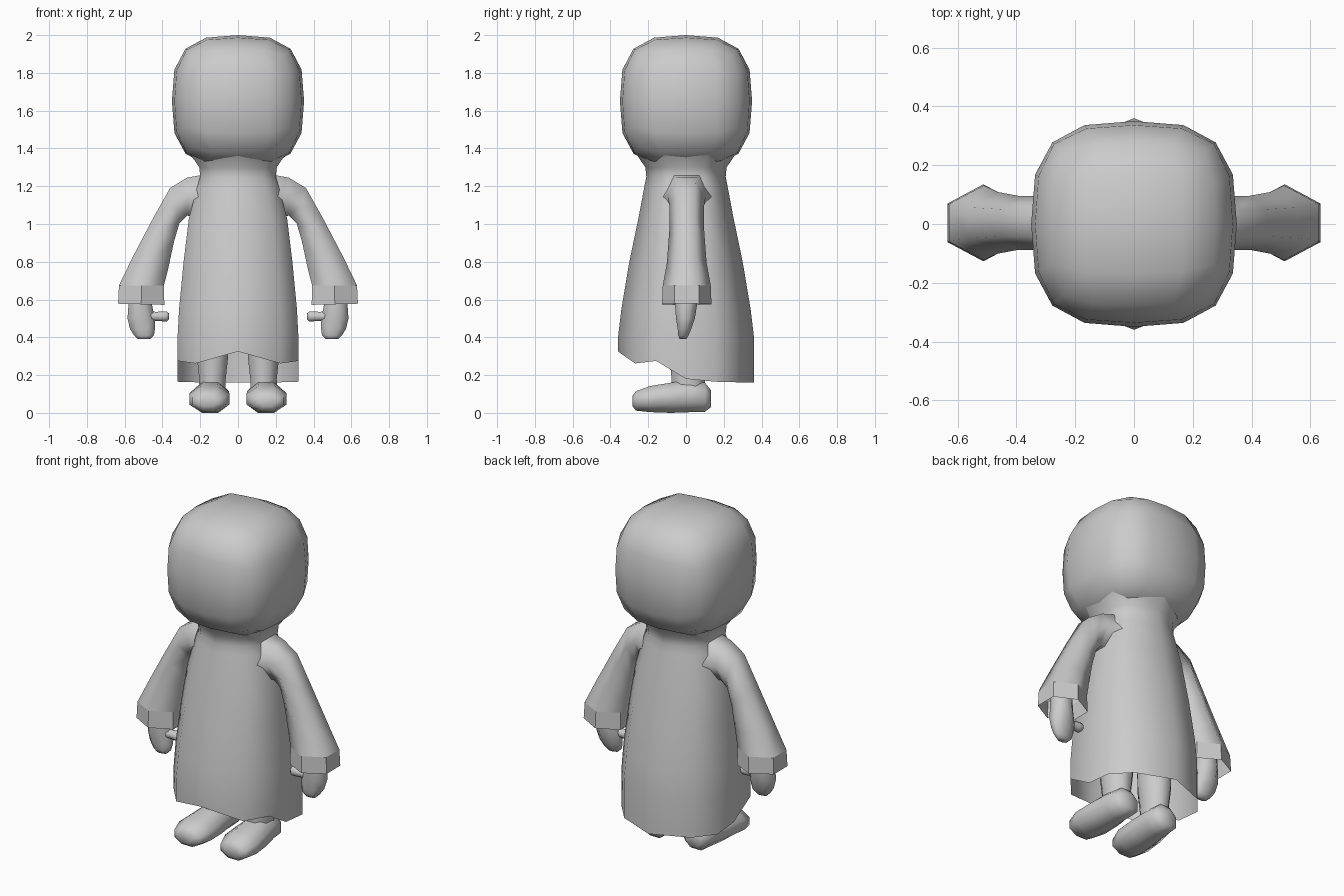
import bpy, bmesh, math
from mathutils import Vector

if "Cube" in bpy.data.objects:
    bpy.data.objects.remove(bpy.data.objects["Cube"])

grey = bpy.data.materials.new("plain grey")
grey.diffuse_color = (0.6, 0.6, 0.6, 1)
grey.use_nodes = True
grey.node_tree.nodes["Principled BSDF"].inputs["Base Color"].default_value = grey.diffuse_color


def finish(name, bm, mirror=False, angle=70):
    bmesh.ops.recalc_face_normals(bm, faces=bm.faces[:])
    me = bpy.data.meshes.new(name)
    bm.to_mesh(me)
    bm.free()
    me.materials.append(grey)
    ob = bpy.data.objects.new(name, me)
    bpy.context.collection.objects.link(ob)
    bpy.ops.object.select_all(action='DESELECT')
    ob.select_set(True)
    bpy.context.view_layer.objects.active = ob
    bpy.ops.object.shade_smooth_by_angle(angle=math.radians(angle))
    if mirror:
        m = ob.modifiers.new("mirror", 'MIRROR')
        m.use_mirror_merge = False
    return ob


def loft(name, rings, start=True, end=True, **kw):
    bm = bmesh.new()
    vs = [[bm.verts.new(p) for p in r] for r in rings]
    n = len(vs[0])
    for a, b in zip(vs, vs[1:]):
        for i in range(n):
            j = (i + 1) % n
            bm.faces.new((a[i], a[j], b[j], b[i]))
    if start:
        bm.faces.new(vs[0])
    if end:
        bm.faces.new(vs[-1])
    return finish(name, bm, **kw)


def ring(c, u, v, n=8, phase=0.5):
    """Polygon ring around c; u and v are half-extents reached by the polygon."""
    c, u, v = Vector(c), Vector(u), Vector(v)
    ang = [2 * math.pi * (i + phase) / n for i in range(n)]
    mx = max(math.cos(a) for a in ang)
    my = max(math.sin(a) for a in ang)
    return [c + u * math.cos(a) / mx + v * math.sin(a) / my for a in ang]


# head: a gridded cube rounded into a soft block
bm = bmesh.new()
bmesh.ops.create_cube(bm, size=2)
bmesh.ops.subdivide_edges(bm, edges=bm.edges[:], cuts=3, use_grid_fill=True)
for v in bm.verts:
    k = 0.35 / sum(abs(c) ** 3 for c in v.co) ** (1 / 3)
    v.co = v.co * k + Vector((0, 0, 1.65))
finish("head", bm)

# robe: squarish rings from the neck to an uneven hem
half = [(0, -1), (.7, -.75), (1, -.44), (1, 0), (1, .44), (.7, .75), (0, 1)]
hem = [.325, .262, .275, .18, .165, .162, .16]
outline = half + [(-x, y) for x, y in half[5:0:-1]]
hem = hem + hem[5:0:-1]
levels = [(1.38, .26, .27), (1.30, .205, .215), (1.25, .20, .21),
          (1.20, .215, .22), (1.03, .26, .252), (.8, .288, .30),
          (.55, .312, .342), (.4, .32, .36)]
rings = [[(x * w, y * d, z) for x, y in outline] for z, w, d in levels]
rings.append([(x * .32, y * .36, h) for (x, y), h in zip(outline, hem)])
loft("robe", rings, end=False)


# sleeves and cuffs: six-sided rings given by outer and inner edge
def arm_ring(ox, oz, ix, iz, d):
    return ring(((ox + ix) / 2, .004, (oz + iz) / 2),
                ((ox - ix) / 2, 0, (oz - iz) / 2), (0, d, 0), n=6)


loft("sleeve", [arm_ring(*r) for r in [
    (.14, 1.262, .14, 1.01, .15), (.20, 1.258, .20, 1.03, .13),
    (.27, 1.245, .27, 1.045, .10), (.36, 1.19, .31, 1.005, .092),
    (.45, 1.03, .338, .91, .092), (.56, .82, .368, .77, .105),
    (.63, .675, .392, .675, .127)]], end=False, mirror=True)
loft("cuff", [arm_ring(.63, .675, .392, .675, .127),
              arm_ring(.635, .578, .39, .572, .131)],
     start=False, end=False, mirror=True, angle=35)

# hands with thumbs
loft("hand", [ring(((a + b) / 2, y, z), ((b - a) / 2, 0, 0), (0, d, 0))
              for z, a, b, y, d in [
    (.66, .46, .575, 0, .055), (.57, .455, .58, 0, .058),
    (.50, .44, .585, -.003, .05), (.445, .44, .572, -.008, .036),
    (.41, .445, .55, -.014, .027), (.39, .465, .53, -.016, .017)]], mirror=True)
loft("thumb", [ring((x, -.01, .511), (0, r, 0), (0, 0, r)) for x, r in [
    (.47, .026), (.43, .024), (.40, .026), (.378, .027), (.366, .016)]], mirror=True)

# legs
loft("leg", [ring((x, .012, z), (w, 0, 0), (0, d, 0)) for z, x, w, d in [
    (.50, .135, .09, .105), (.30, .135, .083, .10), (.18, .135, .07, .088),
    (.09, .137, .07, .088)]], mirror=True)

# feet: sections from toe to heel
loft("foot", [ring((x, y, (a + b) / 2), (w, 0, 0), (0, 0, (b - a) / 2))
              for y, x, w, a, b in [
    (-.283, .156, .05, .035, .09), (-.265, .155, .085, .012, .115),
    (-.19, .152, .106, .004, .142), (-.08, .147, .10, 0, .16),
    (.03, .142, .085, .004, .175), (.10, .138, .08, .006, .16),
    (.132, .137, .05, .03, .12)]], mirror=True)
